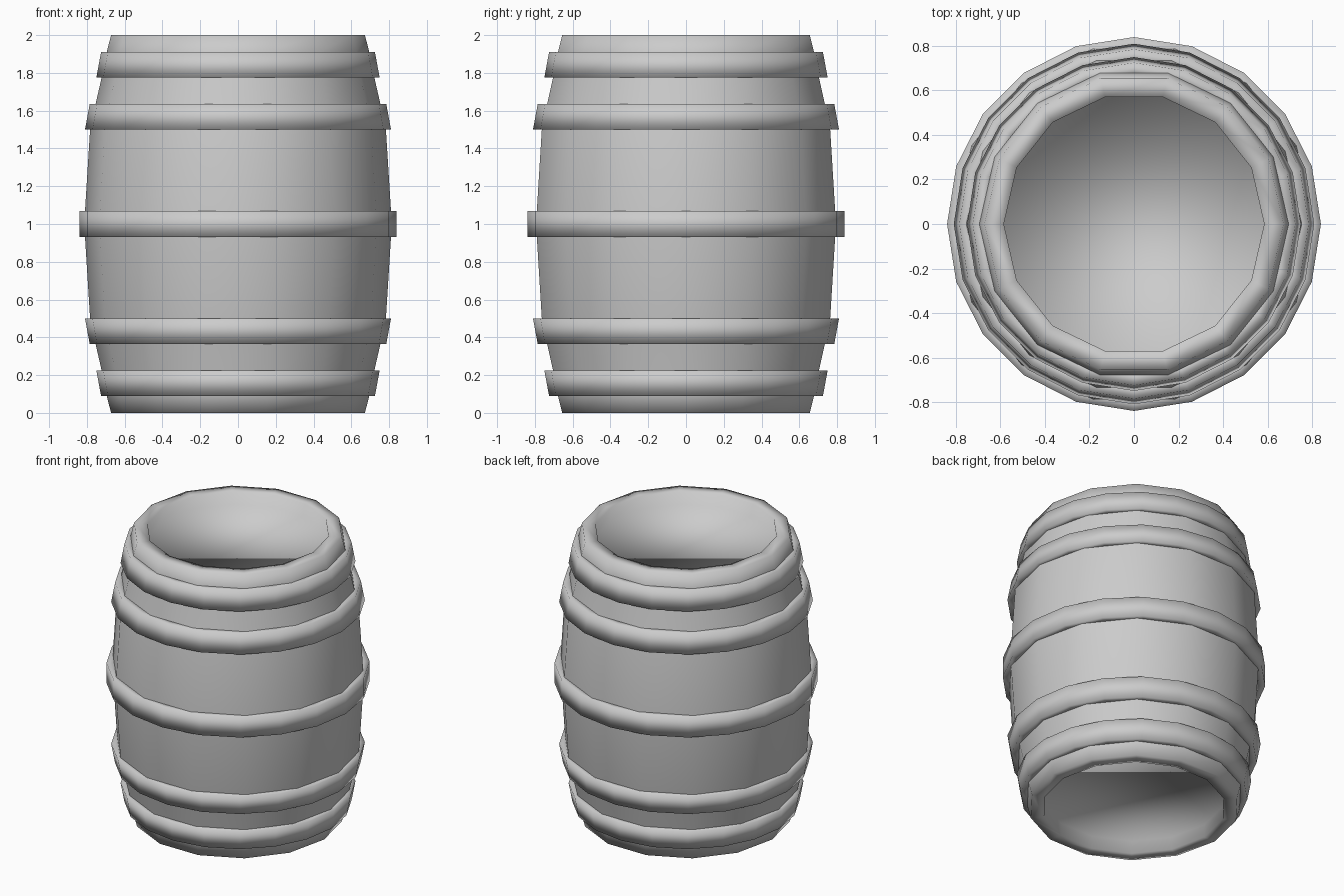
import bpy
from math import cos, sin, tau

if "Cube" in bpy.data.objects:
    bpy.data.objects.remove(bpy.data.objects["Cube"])


def revolve(name, profile, sides, closed):
    """Spin an (r, z) profile round z; open profiles get flat end caps."""
    verts = [(r * cos(tau * i / sides), r * sin(tau * i / sides), z)
             for r, z in profile for i in range(sides)]
    rows = len(profile)
    faces = []
    for k in range(rows if closed else rows - 1):
        a, b = k * sides, (k + 1) % rows * sides
        for i in range(sides):
            j = (i + 1) % sides
            faces.append((a + i, a + j, b + j, b + i))
    if not closed:
        faces.append(tuple(reversed(range(sides))))
        faces.append(tuple(range((rows - 1) * sides, rows * sides)))
    mesh = bpy.data.meshes.new(name)
    mesh.from_pydata(verts, [], faces)
    mesh.shade_smooth()
    obj = bpy.data.objects.new(name, mesh)
    bpy.context.collection.objects.link(obj)
    return obj


# Barrel body: bulging 14-sided wall, flat rims and recessed heads
upper = [(0.81, 1.07), (0.783, 1.5), (0.754, 1.635), (0.722, 1.775),
         (0.695, 1.91), (0.672, 2.0), (0.585, 2.0), (0.585, 1.91)]
lower = [(r, 2 - z) for r, z in reversed(upper)]
revolve("barrel_body", lower + [(0.814, 1.0)] + upper, 14, False)

# Hoops: 20-sided bands, (radius at bottom, z bottom, radius at top, z top)
DEPTH = 0.065


def hoop(name, r0, z0, r1, z1):
    revolve(name, [(r0, z0), (r1, z1), (r1 - DEPTH, z1), (r0 - DEPTH, z0)], 20, True)


hoop("middle_hoop", 0.84, 0.93, 0.84, 1.07)
for label, r0, z0, r1, z1 in [("quarter_hoop", 0.81, 1.5, 0.785, 1.635),
                              ("end_hoop", 0.75, 1.775, 0.725, 1.91)]:
    hoop("upper_" + label, r0, z0, r1, z1)
    hoop("lower_" + label, r1, 2 - z1, r0, 2 - z0)
